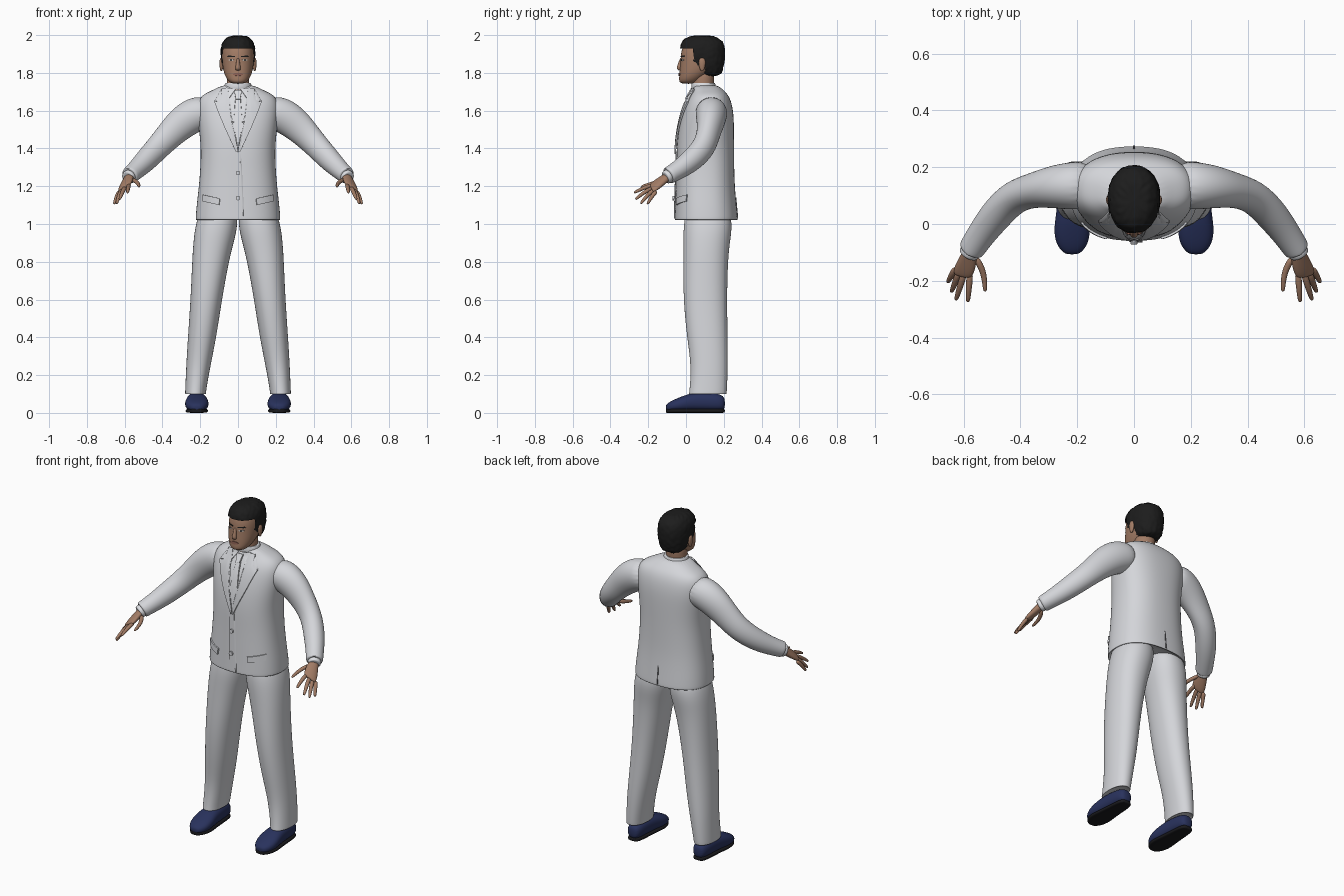
import bpy, bmesh, math
from mathutils import Vector, Matrix, noise
from mathutils.bvhtree import BVHTree

cube = bpy.data.objects.get("Cube")
if cube:
    bpy.data.objects.remove(cube, do_unlink=True)


def material(name, r, g, b):
    m = bpy.data.materials.new(name)
    m.use_nodes = True
    m.diffuse_color = (r, g, b, 1)
    bsdf = next(n for n in m.node_tree.nodes if n.type == 'BSDF_PRINCIPLED')
    bsdf.inputs["Base Color"].default_value = (r, g, b, 1)
    bsdf.inputs["Roughness"].default_value = 0.8
    return m


SUIT = material("pale grey cloth", .66, .67, .70)
SHIRT = material("white shirt", .72, .73, .76)
SKIN = material("brown skin", .36, .20, .13)
LIPS = material("lip brown", .27, .12, .09)
HAIR = material("black hair", .012, .012, .012)
NAVY = material("navy leather", .022, .032, .11)
SOLE = material("black sole", .01, .01, .012)
SEAM = material("dark grey seam", .12, .12, .13)
EYE = material("eye white", .5, .46, .42)

X, Y, Z = Vector((1, 0, 0)), Vector((0, 1, 0)), Vector((0, 0, 1))


def finish(name, bm, mat, modifier, **settings):
    """Turn a bmesh into an object with its modifier baked in."""
    mesh = bpy.data.meshes.new(name)
    bm.to_mesh(mesh)
    bm.free()
    obj = bpy.data.objects.new(name, mesh)
    bpy.context.collection.objects.link(obj)
    mesh.materials.append(mat)
    mod = obj.modifiers.new("shape", modifier)
    for key, value in settings.items():
        setattr(mod, key, value)
    bpy.context.view_layer.update()
    deps = bpy.context.evaluated_depsgraph_get()
    baked = bpy.data.meshes.new_from_object(obj.evaluated_get(deps))
    obj.modifiers.clear()
    obj.data = baked
    baked.name = name
    baked.shade_smooth()
    baked.set_sharp_from_angle(angle=math.radians(50))
    return obj


def loft(name, stations, mat, frame=None, power=2.0, sides=20, levels=2):
    """Skin (x, y, z, ra, rb) rings; without a frame they follow the path."""
    bm = bmesh.new()
    centres = [Vector(s[:3]) for s in stations]
    rings = []
    for i, s in enumerate(stations):
        if frame:
            u, v = frame
        else:
            t = centres[min(i + 1, len(centres) - 1)] - centres[max(i - 1, 0)]
            v = t.cross(Z).normalized()
            u = v.cross(t).normalized()
        ring = []
        for k in range(sides):
            a = math.tau * k / sides
            c, d = math.cos(a), math.sin(a)
            p = u * math.copysign(abs(c) ** (2 / power), c) * s[3]
            q = v * math.copysign(abs(d) ** (2 / power), d) * s[4]
            ring.append(bm.verts.new(centres[i] + p + q))
        rings.append(ring)
    for r0, r1 in zip(rings, rings[1:]):
        for k in range(sides):
            n = (k + 1) % sides
            bm.faces.new((r0[k], r0[n], r1[n], r1[k]))
    bm.faces.new(rings[0])
    bm.faces.new(rings[-1])
    bmesh.ops.recalc_face_normals(bm, faces=bm.faces)
    return finish(name, bm, mat, 'SUBSURF', levels=levels)


def plate(name, outline, target, mat, lift=.003, thick=.006, front=True):
    """Thin panel drawn in x and z, laid on the front or back of a part."""
    tree = BVHTree.FromPolygons([v.co for v in target.data.vertices],
                                [p.vertices for p in target.data.polygons])
    bm = bmesh.new()
    bm.faces.new([bm.verts.new((x, 0, z)) for x, z in outline])
    bmesh.ops.triangulate(bm, faces=bm.faces[:])
    bmesh.ops.subdivide_edges(bm, edges=bm.edges[:], cuts=5, use_grid_fill=True)
    s = -1 if front else 1
    for v in bm.verts:
        hit = tree.ray_cast(Vector((v.co.x, s, v.co.z)), -s * Y)[0]
        v.co.y = (hit.y if hit else .1) + s * lift
    return finish(name, bm, mat, 'SOLIDIFY', thickness=thick, offset=0)


def oval(x, z, rx, rz, n=12):
    return [(x + rx * math.cos(math.tau * k / n), z + rz * math.sin(math.tau * k / n))
            for k in range(n)]


def mirror(obj):
    """Name a left part and add its right twin."""
    twin = obj.copy()
    twin.data = obj.data.copy()
    twin.data.transform(Matrix.Scale(-1, 4, X))
    twin.data.flip_normals()
    twin.name = "right_" + obj.name
    obj.name = "left_" + obj.name
    bpy.context.collection.objects.link(twin)


# Jacket body: z, y, half width, half depth
jacket = loft("jacket", [(0, y, z, a, b) for z, y, a, b in [
    (1.05, .107, .19, .13), (1.022, .107, .218, .16), (1.02, .107, .226, .168),
    (1.04, .107, .225, .167), (1.1, .105, .22, .163), (1.2, .102, .208, .157),
    (1.3, .102, .2, .154), (1.4, .102, .197, .153), (1.5, .107, .207, .148),
    (1.58, .115, .217, .138), (1.645, .12, .215, .122), (1.685, .123, .19, .1),
    (1.708, .118, .135, .082), (1.74, .1, .076, .064)]],
    SUIT, (X, Y), power=2.4, sides=28)

# Sleeves
mirror(loft("sleeve", [
    (.14, .135, 1.6, .08, .085), (.225, .135, 1.583, .096, .085),
    (.29, .13, 1.542, .09, .075), (.35, .12, 1.485, .078, .062),
    (.42, .1, 1.41, .068, .06), (.48, .04, 1.345, .063, .06),
    (.53, -.025, 1.295, .053, .052), (.57, -.085, 1.26, .046, .047),
    (.577, -.096, 1.254, .045, .046), (.573, -.09, 1.257, .034, .034)], SUIT))
mirror(loft("shirt_cuff", [(.565, -.08, 1.262, .038, .038), (.584, -.107, 1.245, .037, .037),
                           (.585, -.109, 1.244, .03, .03)], SHIRT))

# Hands: palm, four fingers and a thumb
across = Vector((.057, .015, -.035)).normalized()
normal = Vector((.025, -.09, -.065)).cross(across).normalized()
mirror(loft("palm", [
    (.572, -.08, 1.262, .026, .022), (.582, -.115, 1.238, .033, .021),
    (.594, -.15, 1.212, .043, .019), (.603, -.178, 1.192, .041, .015),
    (.605, -.184, 1.188, .03, .009)], SKIN, (across, normal), sides=12))
for finger, base, tip in [
        ("index_finger", (.577, -.165, 1.207), (.585, -.275, 1.165)),
        ("middle_finger", (.597, -.17, 1.195), (.627, -.268, 1.13)),
        ("ring_finger", (.615, -.168, 1.183), (.643, -.24, 1.107)),
        ("little_finger", (.627, -.155, 1.175), (.656, -.205, 1.105)),
        ("thumb", (.56, -.115, 1.237), (.524, -.238, 1.198))]:
    p, q = Vector(base), Vector(tip)
    mid = p.lerp(q, .5) + (Vector((-.014, .01, 0)) if finger == "thumb" else Z * .008)
    mirror(loft(finger, [(*p, .013, .014), (*mid, .011, .012),
                         (*mid.lerp(q, .85), .009, .009), (*q, .004, .005)],
                SKIN, sides=8))

# Trouser legs: z, x, y, half width, half depth
mirror(loft("trouser_leg", [(x, y, z, a, b) for z, x, y, a, b in [
    (1.1, .1, .115, .09, .11), (1.0, .112, .117, .115, .132), (.9, .13, .109, .108, .124),
    (.8, .146, .104, .098, .119), (.6, .168, .101, .084, .117), (.4, .19, .113, .076, .109),
    (.25, .21, .125, .065, .098), (.12, .224, .118, .056, .1), (.1, .225, .115, .056, .101),
    (.098, .225, .115, .053, .098), (.11, .225, .115, .04, .08)]],
    SUIT, (X, Y), power=2.2))

# Shoes and soles: y, z, half width, half height
shoe = [(.207, .05, .025, .03), (.185, .055, .044, .044), (.12, .06, .05, .05),
        (.04, .06, .056, .05), (-.02, .048, .066, .041), (-.07, .038, .058, .03),
        (-.1, .03, .034, .02), (-.107, .028, .016, .01)]
mirror(loft("shoe", [(.218, y, z, a, b) for y, z, a, b in shoe], NAVY, (X, Z), 2.4, 16))
mirror(loft("shoe_sole", [(.218, y, .011, a * .95, .011) for y, z, a, b in shoe],
            SOLE, (X, Z), 4, 16))

# Neck and collar
loft("neck", [(0, .09, 1.66, .068, .062), (0, .088, 1.72, .062, .058),
              (0, .09, 1.77, .058, .06), (0, .09, 1.81, .058, .06)], SKIN, (X, Y))
loft("shirt_collar", [(0, .098, 1.69, .084, .07), (0, .092, 1.735, .072, .065),
                      (0, .092, 1.75, .068, .062), (0, .092, 1.745, .06, .054)],
     SHIRT, (X, Y))

# Head: z, y, half width, half depth
head = loft("head", [(0, y, z, a, b) for z, y, a, b in [
    (1.742, .012, .03, .036), (1.755, .016, .052, .055), (1.785, .037, .07, .073),
    (1.82, .06, .08, .094), (1.86, .075, .085, .105), (1.9, .08, .086, .109),
    (1.94, .085, .08, .104), (1.97, .085, .06, .08), (1.98, .085, .03, .04)]],
    SKIN, (X, Y), power=2.2)
loft("nose", [(0, y, z, a, b) for z, y, a, b in [
    (1.88, -.024, .008, .008), (1.85, -.03, .01, .012), (1.825, -.036, .016, .017),
    (1.812, -.03, .013, .012)]], SKIN, (X, Y), sides=10)
mirror(loft("ear", [(.088, .085, z, a, b) for z, a, b in [
    (1.808, .004, .006), (1.822, .009, .014), (1.85, .012, .02),
    (1.87, .01, .018), (1.88, .004, .008)]], SKIN, (X, Y), sides=10))
plate("lips", oval(0, 1.792, .027, .008), head, LIPS, .002, .005)
mirror(plate("eye", oval(.036, 1.868, .015, .005), head, EYE, .001, .003))
mirror(plate("iris", oval(.036, 1.868, .005, .005), head, HAIR, .002, .003))
mirror(plate("eyebrow", [(.015, 1.884), (.058, 1.884), (.05, 1.892), (.017, 1.889)],
             head, HAIR, .001, .003))

# Hair cap, cut open around the face and ears
hair = loft("hair", [(0, y, z, a, b) for z, y, a, b in [
    (1.782, .125, .05, .05), (1.8, .115, .07, .075), (1.83, .1, .084, .1),
    (1.87, .09, .092, .117), (1.91, .087, .094, .122), (1.95, .087, .09, .119),
    (1.98, .085, .072, .097), (1.998, .083, .04, .06)]], HAIR, (X, Y), 2.2)
bm = bmesh.new()
bm.from_mesh(hair.data)
bare = []
for f in bm.faces:
    c = f.calc_center_median()
    if c.z < 1.925 and c.y < (.04 if c.z > 1.84 else .1):
        bare.append(f)
bmesh.ops.delete(bm, geom=bare, context='FACES')
for v in bm.verts:
    v.co += v.normal * .004 * noise.noise(v.co * 60)
bm.to_mesh(hair.data)
bm.free()

# Shirt front, tie and lapels
plate("shirt_front", [(-.055, 1.715), (.055, 1.715), (0, 1.4)], jacket, SHIRT, .001, .004)
plate("tie", [(-.014, 1.665), (.014, 1.665), (.024, 1.52), (0, 1.4), (-.024, 1.52)],
      jacket, SHIRT, .005, .008)
plate("tie_knot", [(-.02, 1.705), (.02, 1.705), (.012, 1.66), (-.012, 1.66)],
      jacket, SHIRT, .01, .012)
mirror(plate("collar_point", [(.012, 1.715), (.062, 1.72), (.05, 1.66)],
             jacket, SHIRT, .007, .008))
mirror(plate("lapel", [(.055, 1.72), (.085, 1.715), (.105, 1.665), (.09, 1.655),
                       (.125, 1.645), (.075, 1.52), (.006, 1.37), (.001, 1.4), (.04, 1.57)],
             jacket, SUIT, .008, .009))

# Jacket closure, buttons, pockets and back vent
plate("front_edge", [(-.016, 1.38), (.014, 1.38), (.014, 1.1), (.03, 1.03), (0, 1.06),
                     (-.016, 1.1)], jacket, SUIT, .003, .006)
for name, z in (("upper_button", 1.27), ("lower_button", 1.137)):
    plate(name, oval(0, z, .012, .012), jacket, SUIT, .011, .009)
mirror(plate("pocket_flap", [(.095, 1.135), (.185, 1.155), (.185, 1.12), (.1, 1.1)],
             jacket, SUIT, .004, .008))
plate("back_vent", [(-.004, 1.03), (.004, 1.03), (.002, 1.14), (-.002, 1.14)],
      jacket, SEAM, .001, .004, front=False)
